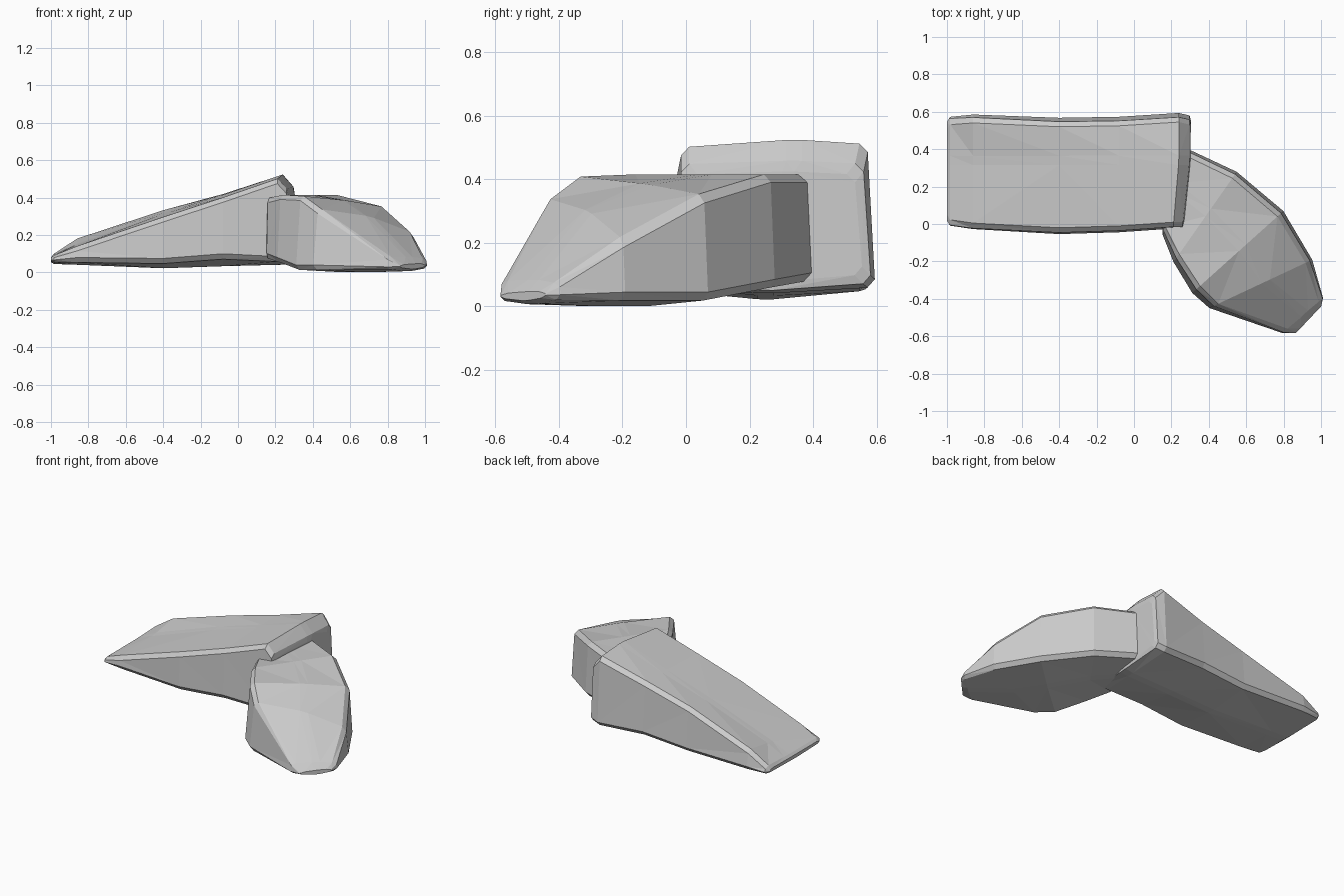
import bpy, bmesh
from mathutils import Vector

if "Cube" in bpy.data.objects:
    bpy.data.objects.remove(bpy.data.objects["Cube"])


def chip(ring, d):
    """Cut every corner of a section into a small flat."""
    out = []
    for i, p in enumerate(ring):
        for q in (ring[i - 1], ring[(i + 1) % len(ring)]):
            step = q - p
            out.append(p + step.normalized() * min(d, step.length * 0.35))
    return out


def end_cap(ring, d):
    """Shrink a section evenly inwards so the end edge is chipped too."""
    c = sum(ring, Vector()) / len(ring)
    flat = []
    for p in ring:
        r = p - c
        side = Vector((r.x, r.y, 0))
        side -= side.normalized() * min(d, side.length * 0.4)
        rise = r.z - min(d, abs(r.z) * 0.4) * (1 if r.z > 0 else -1)
        flat.append(c + side + Vector((0, 0, rise)))
    return flat


def loft_rock(name, sections, d):
    """Skin chipped sections with flat triangular facets."""
    rings = [chip([Vector(p) for p in s], d) for s in sections]
    # the outermost sections become a shrunken cap plus a full ring just behind it
    for end, inner in ((0, 1), (-1, -2)):
        cap = end_cap(rings[end], d)
        back = [p.lerp(q, 0.12) for p, q in zip(rings[end], rings[inner])]
        rings[end] = back
        rings.insert(0 if end == 0 else len(rings), cap)
    bm = bmesh.new()
    loops = [[bm.verts.new(p) for p in ring] for ring in rings]
    n = len(loops[0])
    for a, b in zip(loops, loops[1:]):
        for i in range(n):
            j = (i + 1) % n
            bm.faces.new((a[i], a[j], b[j], b[i]))
    bm.faces.new(loops[0])
    bm.faces.new(loops[-1])
    bmesh.ops.recalc_face_normals(bm, faces=bm.faces)
    bmesh.ops.triangulate(bm, faces=bm.faces)
    mesh = bpy.data.meshes.new(name)
    bm.to_mesh(mesh)
    bm.free()
    obj = bpy.data.objects.new(name, mesh)
    bpy.context.collection.objects.link(obj)
    return obj


# Wedge slab: x, front y, back y, front/middle/back top z, edge/middle bottom z, front x shift
slab = [
    (-1.00, -0.01, 0.58, 0.085, 0.085, 0.09, 0.055, 0.045, 0.0),
    (-0.86, -0.03, 0.59, 0.14, 0.15, 0.185, 0.055, 0.04, 0.0),
    (-0.40, -0.055, 0.57, 0.295, 0.315, 0.335, 0.05, 0.02, 0.0),
    (-0.08, -0.045, 0.575, 0.40, 0.415, 0.42, 0.075, 0.03, 0.0),
    (0.24, -0.025, 0.595, 0.50, 0.525, 0.51, 0.06, 0.04, -0.03),
    (0.305, -0.025, 0.58, 0.44, 0.45, 0.44, 0.075, 0.05, -0.04),
]
rings = []
for x, yf, yb, tf, tm, tb, be, bmid, s in slab:
    rings.append([(x + s, yf + 0.01, tf), (x, 0.34, tm), (x, yb - 0.025, tb),
                  (x, yb, be), (x, 0.25, bmid), (x + s, yf, be)])
loft_rock("wedge_slab", rings, 0.025)

# Curved boulder: west side x, y, top z; east side x, y, top z; crown z; bottom z
boulder = [
    (0.145, -0.04, 0.395, 0.25, 0.42, 0.415, 0.41, 0.065),
    (0.21, -0.205, 0.415, 0.55, 0.28, 0.415, 0.415, 0.04),
    (0.31, -0.37, 0.41, 0.80, 0.07, 0.35, 0.385, 0.0),
    (0.40, -0.45, 0.34, 0.955, -0.19, 0.21, 0.30, 0.0),
    (0.845, -0.605, 0.045, 1.02, -0.42, 0.055, 0.055, 0.005),
]
rings = []
for wx, wy, wt, ex, ey, et, crown, b in boulder:
    west, east = Vector((wx, wy, 0)), Vector((ex, ey, 0))
    mid = west.lerp(east, 0.55)
    inset_w, inset_e = west.lerp(east, 0.05), west.lerp(east, 0.97)
    rings.append([(inset_w.x, inset_w.y, wt), (mid.x, mid.y, crown),
                  (inset_e.x, inset_e.y, et), (east.x, east.y, b + 0.02),
                  (mid.x, mid.y, b), (west.x, west.y, b + 0.015)])
loft_rock("curved_boulder", rings, 0.025)
